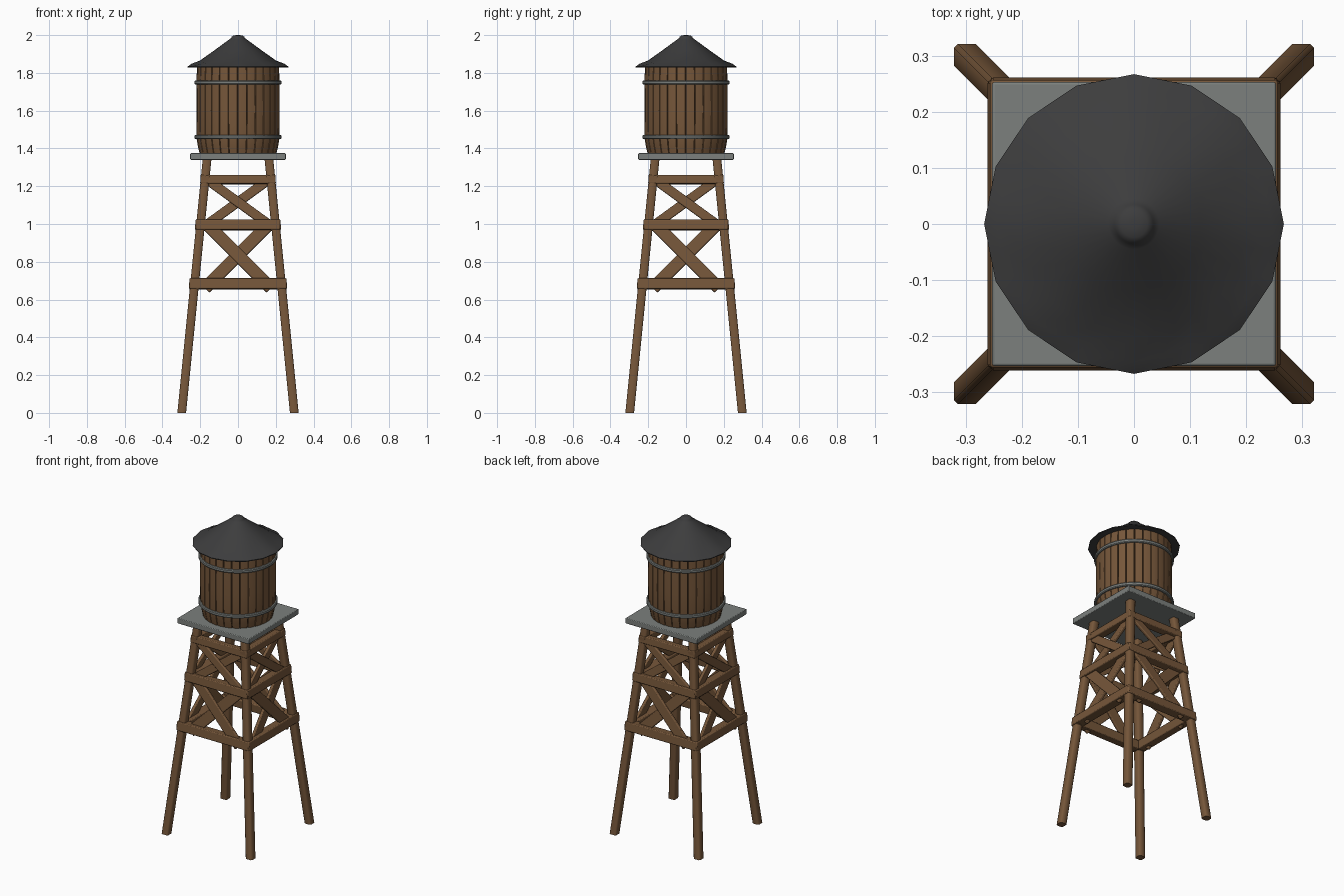
import bpy, bmesh, math
from mathutils import Vector, Matrix

if "Cube" in bpy.data.objects:
    bpy.data.objects.remove(bpy.data.objects["Cube"])


def material(name, rgb):
    m = bpy.data.materials.new(name)
    m.diffuse_color = (*rgb, 1)
    m.use_nodes = True
    m.node_tree.nodes["Principled BSDF"].inputs["Base Color"].default_value = m.diffuse_color
    return m


WOOD = material("brown wood", (0.18, 0.094, 0.042))
GAP = material("dark plank gap", (0.07, 0.035, 0.016))
METAL = material("grey metal", (0.20, 0.215, 0.205))
ROOF = material("charcoal roof", (0.046, 0.046, 0.047))


def finish(name, bm, mats, bevel=0, angle=35):
    bmesh.ops.recalc_face_normals(bm, faces=bm.faces)
    me = bpy.data.meshes.new(name)
    bm.to_mesh(me)
    bm.free()
    ob = bpy.data.objects.new(name, me)
    bpy.context.collection.objects.link(ob)
    for m in mats:
        me.materials.append(m)
    if bevel:
        b = ob.modifiers.new("bevel", 'BEVEL')
        b.width, b.segments = bevel, 2
    bpy.ops.object.select_all(action='DESELECT')
    ob.select_set(True)
    bpy.context.view_layer.objects.active = ob
    bpy.ops.object.shade_smooth_by_angle(angle=math.radians(angle))
    return ob


def loft(rings, close_ends=True):
    """Skin a list of equal-length vertex rings."""
    bm = bmesh.new()
    vs = [[bm.verts.new(p) for p in r] for r in rings]
    n = len(vs[0])
    for a, b in zip(vs, vs[1:]):
        for i in range(n):
            bm.faces.new((a[i], a[(i + 1) % n], b[(i + 1) % n], b[i]))
    if close_ends:
        bm.faces.new(vs[0][::-1])
        bm.faces.new(vs[-1])
    return bm


def leg_at(z):
    return 0.298 - 0.134 * z / 1.34


def plank(name, a, b, width, thick, side):
    """Board from a to b on the front face, turned to one of four sides."""
    a, b = Vector(a), Vector(b)
    d = (b - a).normalized()
    out = Vector((0, -1, 0.1))
    w = d.cross(out).normalized()
    t = w.cross(d)
    corners = [(-1, -1), (1, -1), (1, 1), (-1, 1)]
    bm = loft([[p + w * width / 2 * i + t * thick / 2 * j for i, j in corners] for p in (a, b)])
    bmesh.ops.rotate(bm, verts=bm.verts, matrix=Matrix.Rotation(side * math.pi / 2, 3, 'Z'))
    return finish(name, bm, [WOOD], 0.005)


# Splayed legs with square sections
for sx in (-1, 1):
    for sy in (-1, 1):
        rings = []
        for z in (0, 1.35):
            c = leg_at(z)
            # chamfered square outline
            h, k = 0.023, 0.016
            pts = [(h, -k), (h, k), (k, h), (-k, h), (-h, k), (-h, -k), (-k, -h), (k, -h)]
            rings.append([(sx * c + x, sy * c + y, z) for x, y in pts])
        finish("leg", loft(rings), [WOOD], angle=50)

# Horizontal rails and crossed braces on all four sides
for s in range(4):
    for z, half, size in ((0.683, 0.256, 0.056), (0.995, 0.222, 0.054), (1.235, 0.199, 0.046)):
        y = -leg_at(z) - 0.001
        plank("rail", (-half, y, z), (half, y, z), size, size, s)
    for z0, z1, x0, x1, w in ((0.66, 1.0, 0.175, 0.165, 0.066), (1.0, 1.225, 0.16, 0.15, 0.05)):
        for k, d in ((-1, 0.006), (1, -0.006)):
            plank("cross_brace", (k * x0, -leg_at(z0) + d, z0), (-k * x1, -leg_at(z1) + d, z1), w, 0.02, s)

# Square platform
bm = bmesh.new()
bmesh.ops.create_cube(bm, size=1)
bmesh.ops.scale(bm, vec=(0.506, 0.506, 0.035), verts=bm.verts)
bmesh.ops.translate(bm, vec=(0, 0, 1.3575), verts=bm.verts)
finish("platform", bm, [METAL], 0.004)

# Barrel tank: staves separated by narrow sunken gaps
STAVES = 28
step = 2 * math.pi / STAVES
rings = []
for r, z in ((0.203, 1.372), (0.212, 1.41), (0.219, 1.45), (0.221, 1.60), (0.22, 1.75), (0.217, 1.838)):
    ring = []
    for i in range(STAVES):
        for f, dr in ((0.0, 0.0), (0.45, 0.001), (0.9, 0.0), (0.92, -0.008), (0.98, -0.008)):
            a = (i + f) * step
            ring.append(((r + dr) * math.cos(a), (r + dr) * math.sin(a), z))
    rings.append(ring)
bm = loft(rings)
bm.faces.ensure_lookup_table()
for i, f in enumerate(bm.faces):
    if i < len(bm.faces) - 2 and i % 5 == 3:
        f.material_index = 1
finish("barrel_tank", bm, [WOOD, GAP])


def circle(r, z, n=48):
    return [(r * math.cos(2 * math.pi * i / n), r * math.sin(2 * math.pi * i / n), z) for i in range(n)]


# Metal hoops
for z in (1.46, 1.749):
    prof = ((0.212, -0.011), (0.227, -0.011), (0.231, -0.006), (0.231, 0.006), (0.227, 0.011), (0.212, 0.011))
    finish("hoop", loft([circle(r, z + dz) for r, dz in prof]), [METAL])

# Conical roof with a faceted, slightly wavy brim and a small cap
N = 16
rings = []
for r, z, wave in ((0.19, 1.832, 0), (0.266, 1.828, 0), (0.267, 1.833, 0), (0.241, 1.846, 0.005),
                   (0.20, 1.865, 0.001), (0.12, 1.923, 0), (0.045, 1.978, 0), (0.036, 1.985, 0),
                   (0.034, 1.991, 0), (0.024, 1.998, 0), (0.008, 2.0, 0)):
    ring = []
    for i in range(N * 2):
        a = math.pi * i / N
        rr, zz = r, z
        if z < 1.84 and i % 2:          # straight edges between the brim corners
            rr *= math.cos(math.pi / N)
        if wave:
            rr += wave * math.cos(a * 8)
            zz += 0.5 * wave * math.cos(a * 8)
        ring.append((rr * math.cos(a), rr * math.sin(a), zz))
    rings.append(ring)
finish("roof", loft(rings), [ROOF], angle=40)
